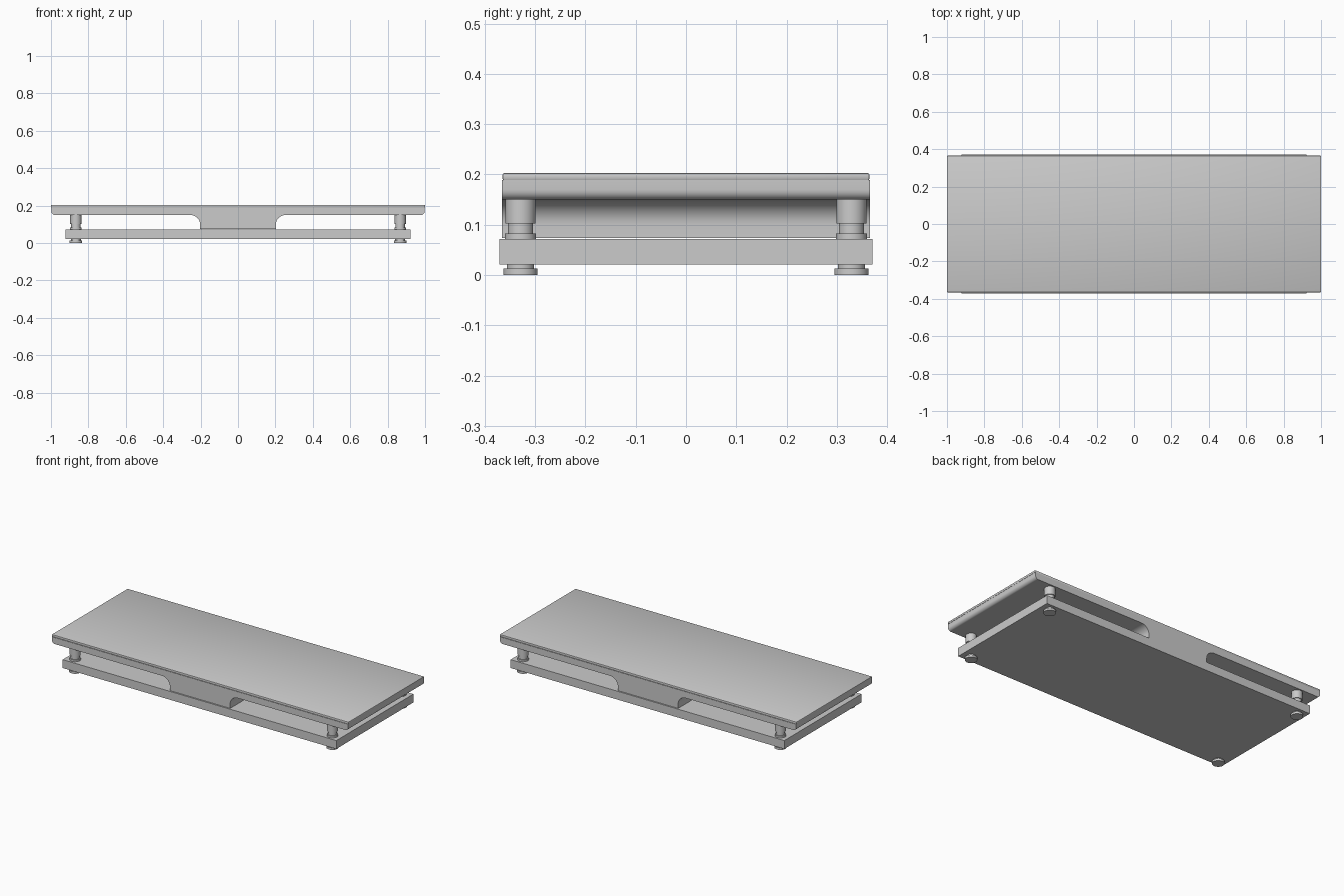
import bpy, bmesh, math

if "Cube" in bpy.data.objects:
    bpy.data.objects.remove(bpy.data.objects["Cube"])


def finish(name, bm, smooth=True):
    bmesh.ops.recalc_face_normals(bm, faces=bm.faces)
    mesh = bpy.data.meshes.new(name)
    bm.to_mesh(mesh)
    bm.free()
    ob = bpy.data.objects.new(name, mesh)
    bpy.context.collection.objects.link(ob)
    if smooth:
        bpy.ops.object.select_all(action='DESELECT')
        ob.select_set(True)
        bpy.context.view_layer.objects.active = ob
        bpy.ops.object.shade_smooth_by_angle(angle=math.radians(35))
    return ob


def box(name, hx, hy, z0, z1, bevel=0.0):
    bm = bmesh.new()
    bmesh.ops.create_cube(bm, size=1)
    for v in bm.verts:
        v.co = (v.co.x * 2 * hx, v.co.y * 2 * hy, z0 + (v.co.z + 0.5) * (z1 - z0))
    if bevel:
        bmesh.ops.bevel(bm, geom=bm.edges[:], offset=bevel, segments=2,
                        profile=0.5, affect='EDGES')
    return finish(name, bm, bool(bevel))


def extrude_y(name, pts, hy):
    bm = bmesh.new()
    face = bm.faces.new([bm.verts.new((x, -hy, z)) for x, z in pts])
    new = bmesh.ops.extrude_face_region(bm, geom=[face])['geom']
    bmesh.ops.translate(bm, vec=(0, 2 * hy, 0),
                        verts=[v for v in new if isinstance(v, bmesh.types.BMVert)])
    return finish(name, bm)


def arc(cx, cz, rx, rz, a0, a1, n=10):
    steps = [math.radians(a0 + (a1 - a0) * i / n) for i in range(n + 1)]
    return [(cx + rx * math.cos(a), cz + rz * math.sin(a)) for a in steps]


def lathe(name, profile, x, y, n=32):
    bm = bmesh.new()
    rings = [[bm.verts.new((x + r * math.cos(2 * math.pi * i / n),
                            y + r * math.sin(2 * math.pi * i / n), z))
              for i in range(n)] for r, z in profile]
    for a, b in zip(rings, rings[1:]):
        for i in range(n):
            j = (i + 1) % n
            bm.faces.new((a[i], a[j], b[j], b[i]))
    bm.faces.new(rings[0])
    bm.faces.new(rings[-1])
    return finish(name, bm)


# Base plate
box("base_plate", 0.922, 0.371, 0.021, 0.072)

# Upper slab with the flared centre block, one profile run front to back
half = [(0.203, 0.074)]
half += arc(0.255, 0.1, 0.052, 0.05, 180, 90)
half += arc(0.98, 0.17, 0.018, 0.02, -90, 0, 6)
half += [(0.998, 0.189)]
extrude_y("upper_slab", half + [(-x, z) for x, z in reversed(half)], 0.366)

# Thin top sheet with softened edges
box("top_sheet", 1.0, 0.365, 0.188, 0.203, 0.004)

# Stepped posts and feet at the four corners
post = [(0.031, 0.071), (0.031, 0.083), (0.025, 0.083), (0.025, 0.102),
        (0.03, 0.102), (0.03, 0.151)]
foot = [(0.034, 0.0), (0.034, 0.013), (0.027, 0.013), (0.027, 0.022)]
for sx, side in ((-1, "left"), (1, "right")):
    for sy, end in ((-1, "front"), (1, "back")):
        lathe(f"post_{end}_{side}", post, sx * 0.867, sy * 0.329)
        lathe(f"foot_{end}_{side}", foot, sx * 0.867, sy * 0.329)
